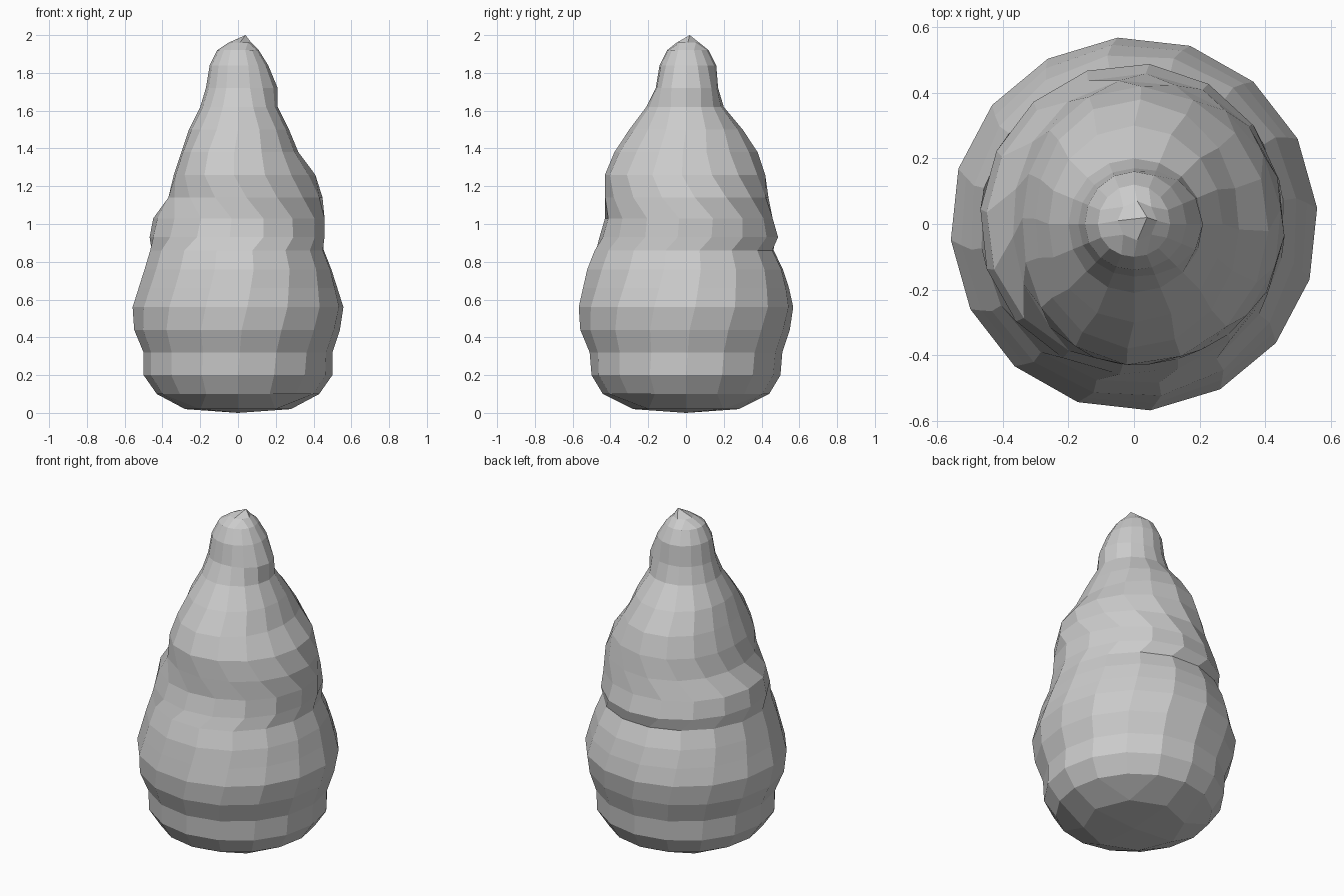
import bpy, bmesh
from math import atan2, cos, sin, pi, radians
from mathutils import Vector

cube = bpy.data.objects.get("Cube")
if cube:
    bpy.data.objects.remove(cube, do_unlink=True)

SIDES = 16

# Ring profile: height, reach to +x, +y, -x, -y, twist in degrees
RINGS = [
    (.1, .43, .44, .43, .44, 0),
    (.2, .5, .5, .5, .5, 0),
    (.32, .5, .51, .5, .51, 1),
    (.44, .54, .55, .55, .56, 2),
    (.56, .56, .57, .56, .57, 5),
    (.66, .53, .55, .53, .55, 7),
    (.76, .5, .52, .5, .53, 9),
    (.86, .46, .47, .47, .49, 9),
    (.93, .46, .49, .47, .46, 17),
    (1.03, .46, .46, .45, .43, 18),
    (1.14, .45, .44, .37, .43, 6),
    (1.26, .41, .42, .34, .43, -3),
    (1.38, .32, .38, .3, .38, -3),
    (1.5, .27, .3, .26, .3, 0),
    (1.62, .21, .2, .2, .21, 0),
    (1.72, .21, .17, .17, .16, 0),
    (1.84, .16, .16, .15, .14, 0),
    (1.92, .11, .12, .11, .1, 0),
]


def reach(angle, east, north, west, south):
    """Blend the four reaches smoothly around the ring."""
    c, s = cos(angle), sin(angle)
    return (east if c > 0 else west) * c * c + (north if s > 0 else south) * s * s


def add_ring(bm, z, east, north, west, south, twist):
    verts = []
    for i in range(SIDES):
        a = 2 * pi * i / SIDES + radians(twist)
        r = reach(a, east, north, west, south)
        verts.append(bm.verts.new((r * cos(a), r * sin(a), z)))
    return verts


def add_cap(bm, border, z, radius, middle, tip):
    """Close a ring with a four by four patch of quads around one pole."""
    inner = [bm.verts.new((middle[0] + radius * cos(k * pi / 4),
                           middle[1] + radius * sin(k * pi / 4), z))
             for k in range(8)]
    pole = bm.verts.new(tip)

    def pick(i, j):
        level = max(abs(i), abs(j))
        if level == 0:
            return pole
        loop = border if level == 2 else inner
        return loop[round(atan2(j, i) / (2 * pi) * len(loop)) % len(loop)]

    for i in range(-2, 2):
        for j in range(-2, 2):
            bm.faces.new((pick(i, j), pick(i + 1, j), pick(i + 1, j + 1), pick(i, j + 1)))


# Swirled body
bm = bmesh.new()
rings = [add_ring(bm, *row) for row in RINGS]
for low, high in zip(rings, rings[1:]):
    for i in range(SIDES):
        n = (i + 1) % SIDES
        bm.faces.new((low[i], low[n], high[n], high[i]))

# Flat underside and off-centre peak
add_cap(bm, rings[0], .02, .28, (0, 0), (0, 0, 0))
add_cap(bm, rings[-1], 1.96, .06, (.01, .01), (.04, .02, 2))
bmesh.ops.recalc_face_normals(bm, faces=bm.faces)

mesh = bpy.data.meshes.new("swirled_body")
bm.to_mesh(mesh)
bm.free()
body = bpy.data.objects.new("swirled_body", mesh)
bpy.context.collection.objects.link(body)

# Single grey material
grey = bpy.data.materials.new("light_grey")
grey.use_nodes = True
colour = (.6, .6, .6, 1)
grey.diffuse_color = colour
grey.node_tree.nodes["Principled BSDF"].inputs["Base Color"].default_value = colour
mesh.materials.append(grey)
